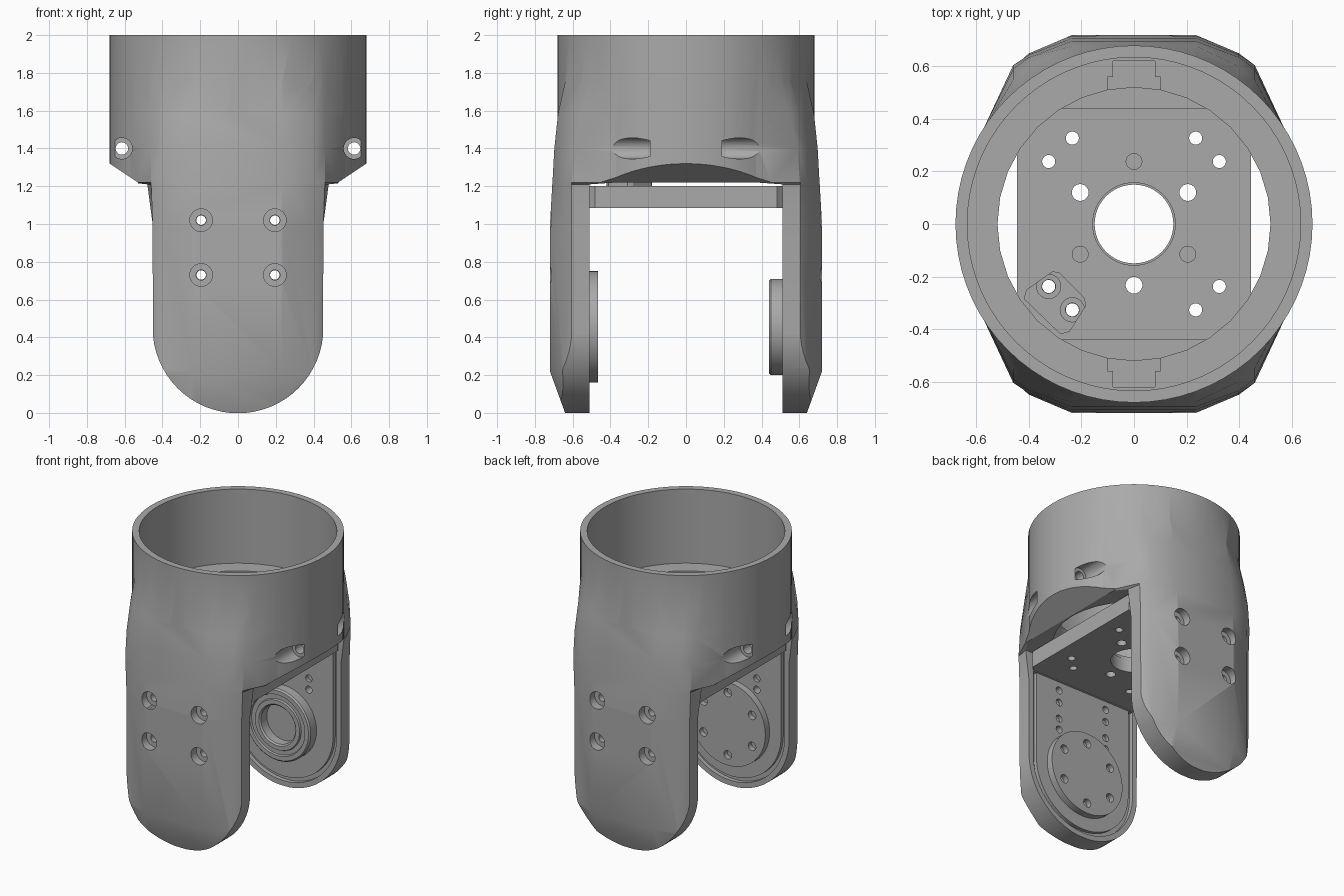
import bpy, bmesh, math
from mathutils import Matrix, Vector

old = bpy.data.objects.get("Cube")
if old:
    bpy.data.objects.remove(old, do_unlink=True)

grey = bpy.data.materials.new("machined grey")
grey.use_nodes = True
GREY = (0.4, 0.4, 0.4, 1)
grey.diffuse_color = GREY
grey.node_tree.nodes["Principled BSDF"].inputs["Base Color"].default_value = GREY


def finish(name, bm):
    bmesh.ops.recalc_face_normals(bm, faces=bm.faces)
    me = bpy.data.meshes.new(name)
    bm.to_mesh(me)
    bm.free()
    ob = bpy.data.objects.new(name, me)
    bpy.context.scene.collection.objects.link(ob)
    me.materials.append(grey)
    return ob


def loft(name, rings):
    """Closed solid through a list of equal-length point rings."""
    bm = bmesh.new()
    rows = [[bm.verts.new(p) for p in r] for r in rings]
    n = len(rows[0])
    for a, b in zip(rows, rows[1:]):
        for i in range(n):
            bm.faces.new((a[i], a[(i + 1) % n], b[(i + 1) % n], b[i]))
    bm.faces.new(rows[0])
    bm.faces.new(rows[-1])
    return finish(name, bm)


def prism_y(name, pts, y0, y1):
    return loft(name, [[(x, y, z) for x, z in pts] for y in (y0, y1)])


def prism_z(name, pts, z0, z1):
    return loft(name, [[(x, y, z) for x, y in pts] for z in (z0, z1)])


def rods(name, spots, r, a, b, axis="Z", seg=24):
    """Parallel cylinders from a to b along Z or Y, as one object."""
    bm = bmesh.new()
    for u, v in spots:
        mid = (a + b) / 2
        if axis == "Z":
            m = Matrix.Translation((u, v, mid))
        else:
            m = Matrix.Translation((u, mid, v)) @ Matrix.Rotation(math.pi / 2, 4, "X")
        bmesh.ops.create_cone(bm, cap_ends=True, segments=seg, radius1=r, radius2=r,
                              depth=abs(b - a), matrix=m)
    return finish(name, bm)


def lathe_y(name, profile, centre, seg=48):
    bm = bmesh.new()
    rings = []
    for k in range(seg):
        t = 2 * math.pi * k / seg
        rings.append([bm.verts.new((r * math.cos(t), y, centre + r * math.sin(t)))
                      for r, y in profile])
    n = len(profile)
    for k in range(seg):
        a, b = rings[k], rings[(k + 1) % seg]
        for i in range(n):
            bm.faces.new((a[i], a[(i + 1) % n], b[(i + 1) % n], b[i]))
    return finish(name, bm)


def boolean(ob, tool, op="DIFFERENCE"):
    mod = ob.modifiers.new("bool", "BOOLEAN")
    mod.operation, mod.solver, mod.object = op, "EXACT", tool
    bpy.context.view_layer.objects.active = ob
    bpy.ops.object.modifier_apply(modifier=mod.name)
    bpy.data.objects.remove(tool, do_unlink=True)


def outline(r, top, centre=0.45, seg=32):
    """Tongue shape in x and z: round below, square on top."""
    pts = [(-r * math.cos(math.pi * i / seg), centre - r * math.sin(math.pi * i / seg))
           for i in range(seg + 1)]
    return pts + [(r, top), (-r, top)]


PIVOT = 0.455
ARM_SCREWS = [(x, z) for x in (-0.195, 0.195) for z in (0.73, 1.02)]

# Collar tube
housing = rods("housing", [(0, 0)], 0.68, 1.22, 2.0, seg=72)

# Arm sections: height, face y, shoulder y, edge y, then the root corner x and y
SECTIONS = [
    (0.00, 0.64, 0.61, 0.59, 0.45, 0.51),
    (0.22, 0.72, 0.65, 0.605, 0.45, 0.51),
    (1.00, 0.72, 0.65, 0.605, 0.452, 0.51),
    (1.21, 0.708, 0.645, 0.605, 0.48, 0.51),
    (1.22, 0.707, 0.645, 0.605, 0.57, 0.37),
    (1.40, 0.697, 0.635, 0.59, 0.57, 0.37),
    (1.58, 0.678, 0.60, 0.55, 0.565, 0.375),
    (1.78, 0.634, 0.544, 0.50, 0.53, 0.415),
]
for s in (-1, 1):
    rings = []
    for z, face, shoulder, edge, rx, ry in SECTIONS:
        half = [(0.235, face), (0.40, shoulder), (max(0.45, min(rx, 0.46)), edge), (rx, ry)]
        if z > 1.7:
            half[2] = (0.45, edge)
        ring = [(x, s * y, z) for x, y in half]
        rings.append(ring + [(-x, y, zz) for x, y, zz in reversed(ring)])
    arm = loft("arm", rings)
    tongue = outline(0.452, 0.6)[:-2] + [(0.9, 0.5), (0.9, 1.9), (-0.9, 1.9), (-0.9, 0.5)]
    boolean(arm, prism_y("tongue", tongue, s * 0.3, s * 0.9), "INTERSECT")
    boolean(housing, arm, "UNION")

# Bore with a ledge, sloping side reliefs
boolean(housing, rods("ledge_bore", [(0, 0)], 0.52, 1.215, 1.6, seg=32))
boolean(housing, rods("top_bore", [(0, 0)], 0.635, 1.475, 2.1, seg=72))
for s in (-1, 1):
    wedge = [(s * 0.53, 1.22), (s * 0.80, 1.40), (s * 0.80, 1.1), (s * 0.53, 1.1)]
    boolean(housing, prism_y("relief", wedge, -0.36 * 1.25, 0.36 * 1.25))
    # Cable notches in the ledge
    notch = [(-0.1, 0.48), (0.1, 0.48), (0.1, 0.56), (0.08, 0.56),
             (0.08, 0.62), (-0.08, 0.62), (-0.08, 0.56), (-0.1, 0.56)]
    boolean(housing, prism_z("notch", [(x, s * y) for x, y in notch], 1.3, 1.55))
    # Recess behind each arm
    boolean(housing, prism_y("pocket", outline(0.415, 1.08), s * 0.45, s * 0.54))

# Clamp bolts through the collar and screws through the arms
CLAMP = [(-0.615, 1.4), (0.615, 1.4)]
boolean(housing, rods("clamp_holes", CLAMP, 0.033, -0.5, 0.5, "Y"))
boolean(housing, rods("arm_holes", ARM_SCREWS, 0.027, -0.9, 0.9, "Y"))
for s in (-1, 1):
    boolean(housing, rods("clamp_sinks", CLAMP, 0.056, s * 0.19, s * 0.6, "Y"))
    boolean(housing, rods("screw_sinks", ARM_SCREWS, 0.06, s * 0.66, s * 0.9, "Y"))

parts = [housing]

# Inner arm plates
EXTRA = [(x, z) for x in (-0.195, 0.195) for z in (0.81, 0.93)]
for s, name in ((-1, "front_arm_plate"), (1, "back_arm_plate")):
    plate = prism_y(name, outline(0.385, 1.09), s * 0.515, s * 0.545)
    boolean(plate, rods("holes", ARM_SCREWS + EXTRA, 0.025, s * 0.4, s * 0.6, "Y"))
    parts.append(plate)

# Front drive disc with a ring of bolt holes
disc = rods("drive_disc", [(0, PIVOT)], 0.295, -0.525, -0.467, "Y", seg=64)
bolts = [(0.22 * math.cos(k * math.pi / 3 + math.pi / 6),
          PIVOT + 0.22 * math.sin(k * math.pi / 3 + math.pi / 6)) for k in range(6)]
boolean(disc, rods("bolt_holes", bolts, 0.03, -0.505, -0.4, "Y"))
parts.append(disc)

# Back bearing, turned from a stepped profile
parts.append(lathe_y("bearing", [
    (0.255, 0.53), (0.255, 0.45), (0.245, 0.44), (0.215, 0.44), (0.21, 0.452),
    (0.18, 0.452), (0.175, 0.44), (0.145, 0.44), (0.135, 0.45), (0.135, 0.53)], PIVOT))

# Cross plate between the arms
cx, cy, c = 0.445, 0.512, 0.03
corners = [(cx, cy - c), (cx - c, cy), (c - cx, cy), (-cx, cy - c),
           (-cx, c - cy), (c - cx, -cy), (cx - c, -cy), (cx, c - cy)]
floor = prism_z("cross_plate", corners, 1.085, 1.2)
boolean(floor, rods("centre_hole", [(0, 0)], 0.15, 1.0, 1.3, seg=48))
boolean(floor, rods("centre_step", [(0, 0)], 0.157, 1.18, 1.3, seg=48))
small = [(sx * a, sy * b) for sx in (-1, 1) for sy in (-1, 1)
         for a, b in ((0.235, 0.327), (0.325, 0.238))]
boolean(floor, rods("small_holes", small, 0.025, 1.0, 1.3))
boolean(floor, rods("big_holes", [(-0.205, 0.12), (0.205, 0.12), (0, -0.233)], 0.032, 1.0, 1.3))
boolean(floor, rods("blind_holes", [(-0.205, -0.115), (0.205, -0.115), (0, 0.238)],
                    0.03, 1.12, 1.3))
parts.append(floor)

# Small stop block on the cross plate
block = [(-0.31, -0.18), (-0.285, -0.185), (-0.19, -0.28), (-0.182, -0.31),
         (-0.245, -0.41), (-0.28, -0.42), (-0.42, -0.285), (-0.41, -0.25)]
stop = prism_z("stop_block", block, 1.198, 1.255)
pair = [(-0.325, -0.238), (-0.235, -0.327)]
boolean(stop, rods("stop_holes", pair, 0.026, 1.1, 1.3))
boolean(stop, rods("stop_sinks", pair, 0.046, 1.225, 1.3))
parts.append(stop)

for ob in parts:
    bpy.ops.object.select_all(action="DESELECT")
    ob.select_set(True)
    bpy.context.view_layer.objects.active = ob
    bpy.ops.object.shade_smooth_by_angle(angle=math.radians(28))
